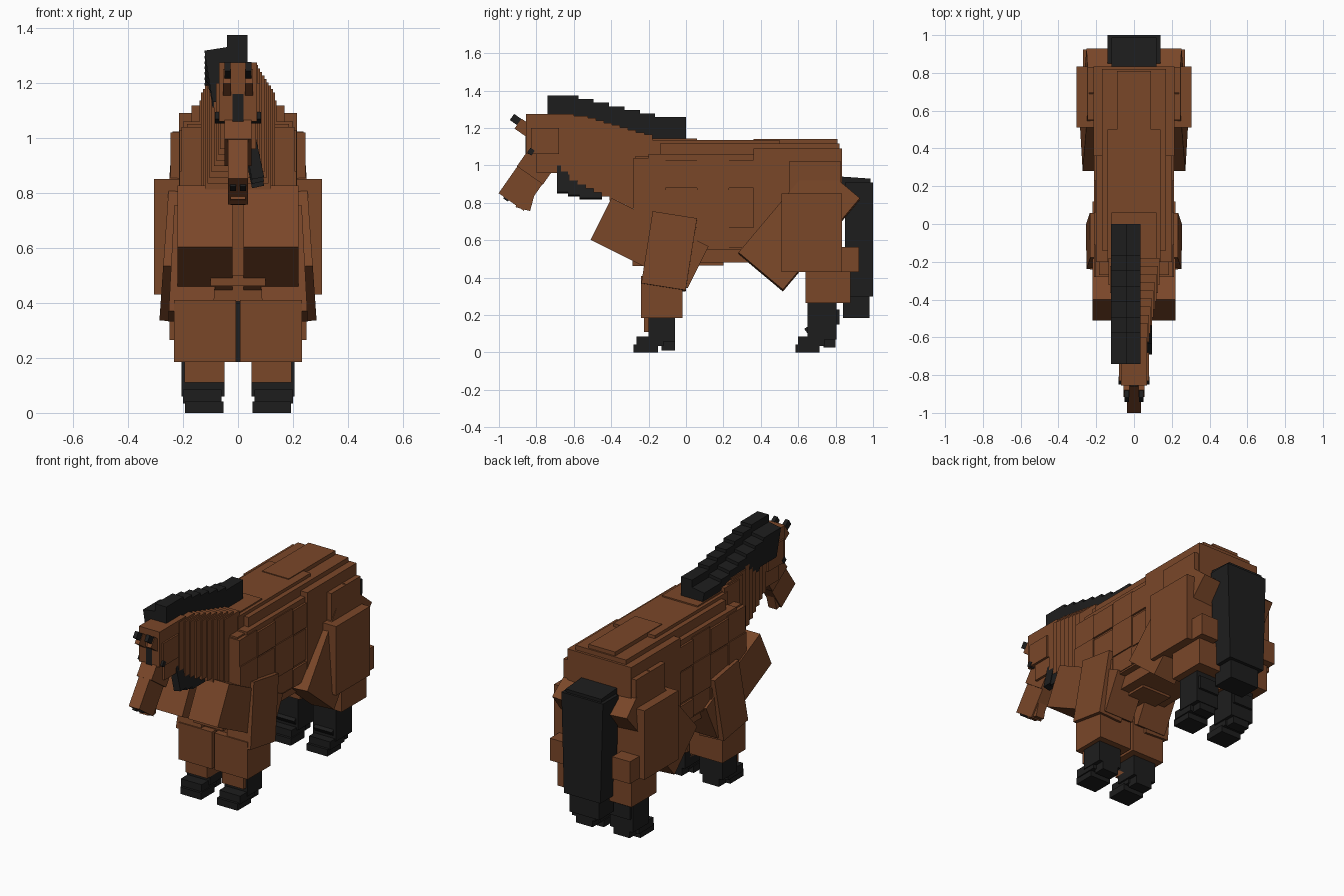
import bpy
import bmesh
from math import radians
from mathutils import Matrix, Vector

old = bpy.data.objects.get("Cube")
if old:
    bpy.data.objects.remove(old, do_unlink=True)


def material(name, color):
    mat = bpy.data.materials.new(name)
    mat.use_nodes = True
    mat.diffuse_color = (*color, 1)
    mat.node_tree.nodes["Principled BSDF"].inputs["Base Color"].default_value = (*color, 1)
    return mat


BROWN = material("chestnut brown", (0.195, 0.063, 0.022))
BLACK = material("soft black", (0.0125, 0.0125, 0.0125))


def block(name, x, y, z, mat=BROWN, pitch=0, roll=0, taper=1):
    """Box from (low, high) ranges, turned about its own centre."""
    lo, hi = Vector((x[0], y[0], z[0])), Vector((x[1], y[1], z[1]))
    bm = bmesh.new()
    bmesh.ops.create_cube(bm, size=1)
    for v in bm.verts:
        if v.co.z < 0:
            v.co.x *= taper
        v.co = Vector(a * b for a, b in zip(v.co, hi - lo))
    turn = Matrix.Rotation(radians(roll), 4, 'Y') @ Matrix.Rotation(radians(pitch), 4, 'X')
    bm.transform(Matrix.Translation((lo + hi) / 2) @ turn)
    mesh = bpy.data.meshes.new(name)
    bm.to_mesh(mesh)
    bm.free()
    mesh.materials.append(mat)
    obj = bpy.data.objects.new(name, mesh)
    bpy.context.collection.objects.link(obj)


def middle(name, half, y, z, *args, **kw):
    block(name, (-half, half), y, z, *args, **kw)


def pair(name, x, y, z, mat=BROWN, pitch=0, roll=0):
    block("left_" + name, x, y, z, mat, pitch, roll)
    block("right_" + name, (-x[1], -x[0]), y, z, mat, pitch, -roll)


# Torso: stepped layers that round off the back and belly
middle("back_ridge", 0.14, (-0.2, 0.5), (0.9, 1.137))
middle("croup_ridge", 0.09, (0.36, 0.81), (0.9, 1.142))
middle("upper_back", 0.17, (-0.14, 0.82), (0.8, 1.118))
middle("torso_core", 0.2, (-0.2, 0.83), (0.55, 1.06))
middle("rump_top", 0.215, (0.36, 0.835), (0.6, 1.09))
middle("rump_sides", 0.245, (0.55, 0.83), (0.55, 1.02))
middle("belly", 0.16, (-0.15, 0.36), (0.48, 0.6))
middle("belly_plate", 0.1, (-0.12, 0.2), (0.465, 0.55))
middle("groin", 0.14, (0.3, 0.8), (0.5, 0.65))
middle("chest", 0.185, (-0.27, 0.0), (0.5, 1.05))
middle("withers", 0.12, (-0.24, 0.06), (0.9, 1.145))
middle("breast_plate", 0.1, (-0.285, 0.0), (0.462, 0.5))
middle("breast", 0.235, (-0.2, -0.03), (0.405, 0.465))
middle("tail_root", 0.06, (0.8, 0.88), (0.82, 0.92))

# Side panels over the ribs
for row, (low, high) in enumerate([(0.56, 0.68), (0.68, 0.88), (0.88, 1.04)]):
    for col in range(4):
        start = -0.28 + col * 0.17
        out = 0.205 + 0.007 * ((row + col) % 2)
        pair("rib_panel", (0.12, out), (start, start + 0.17), (low, high - 0.012 * (col % 2)))

# Neck: thin slices rising towards the head
SLICES = 9
for i in range(SLICES):
    t = i / (SLICES - 1)
    start = -0.28 - 0.043 * i
    middle("neck_slice", 0.135 - 0.063 * t, (start - 0.043, start + 0.1),
           (0.77 + 0.17 * t, 1.165 + 0.1 * t))

# Head
middle("skull", 0.07, (-0.855, -0.6), (1.06, 1.275))
pair("cheek", (0.02, 0.065), (-0.8, -0.63), (0.96, 1.14))
middle("brow", 0.08, (-0.83, -0.68), (1.06, 1.2))
middle("face", 0.05, (-0.865, -0.695), (0.93, 1.12), pitch=-35)
middle("muzzle", 0.036, (-0.922, -0.758), (0.775, 1.105), pitch=-35)
middle("chin", 0.028, (-0.9, -0.82), (0.765, 0.86), pitch=-15)
pair("nostril", (0.008, 0.03), (-0.973, -0.943), (0.813, 0.837), BLACK, pitch=-35)
pair("eye", (0.045, 0.083), (-0.843, -0.815), (1.058, 1.09), BLACK, pitch=-35)
pair("ear", (0.025, 0.055), (-0.905, -0.83), (1.17, 1.235), pitch=-35)
pair("ear_tip", (0.027, 0.05), (-0.935, -0.885), (1.225, 1.265), BLACK, pitch=-35)
middle("forelock", 0.02, (-0.859, -0.83), (1.06, 1.16), BLACK)

# Mane: stepped crest with a fall on one side of the neck
STEP = 0.74 / 9
for i in range(9):
    y = (-0.74 + STEP * i, -0.74 + STEP * (i + 1))
    top = 1.375 - 0.0195 * min(max(i - 1, 0), 6)
    block("mane_crest", (-0.04, 0.035), y, (top - 0.2, top), BLACK)
    block("mane_fall", (-0.108, -0.025), y, (top - 0.24, top - 0.05), BLACK, roll=-9)
for i in range(4):
    start = -0.69 + 0.06 * i
    low = 0.852 - 0.016 * min(i, 2)
    block("throat_tuft", (0.035, 0.08), (start, start + 0.06), (low, low + 0.15), BLACK, roll=-12)

# Front legs
pair("shoulder", (0.02, 0.22), (-0.485, 0.095), (0.46, 0.71), pitch=-26.5)
pair("front_upper_leg", (0.08, 0.243), (-0.21, 0.03), (0.345, 0.735), pitch=-9, roll=-3)
pair("front_forearm", (0.008, 0.232), (-0.24, -0.02), (0.185, 0.41))
pair("front_knee", (0.05, 0.195), (-0.225, -0.08), (0.11, 0.2))
pair("front_cannon", (0.05, 0.205), (-0.2, -0.06), (0.06, 0.185), BLACK)
pair("front_pastern", (0.06, 0.2), (-0.265, -0.12), (0.035, 0.085), BLACK)
pair("front_hoof", (0.053, 0.193), (-0.28, -0.15), (0, 0.042), BLACK)
pair("front_heel", (0.07, 0.18), (-0.13, -0.06), (0.012, 0.09), BLACK)

# Hind legs
pair("hind_thigh", (0.11, 0.262), (0.285, 0.925), (0.52, 0.83), pitch=50, roll=-4)
pair("hind_haunch", (0.1, 0.305), (0.51, 0.835), (0.43, 0.85))
pair("haunch_back", (0.15, 0.27), (0.82, 0.925), (0.43, 0.565))
pair("hind_gaskin", (0.03, 0.25), (0.64, 0.88), (0.265, 0.44))
pair("hind_cannon", (0.05, 0.205), (0.65, 0.805), (0.07, 0.27), BLACK)
pair("hind_hock", (0.06, 0.195), (0.7, 0.82), (0.15, 0.23), BLACK)
pair("hind_fetlock", (0.065, 0.19), (0.65, 0.74), (0.07, 0.16), BLACK, pitch=35)
pair("hind_pastern", (0.06, 0.2), (0.6, 0.74), (0.035, 0.085), BLACK)
pair("hind_hoof", (0.053, 0.193), (0.585, 0.715), (0, 0.042), BLACK)
pair("hind_heel", (0.07, 0.18), (0.735, 0.8), (0.028, 0.1), BLACK)

# Tail
middle("tail_top", 0.12, (0.83, 0.985), (0.86, 0.935), BLACK, pitch=-4)
middle("tail", 0.14, (0.85, 1.0), (0.3, 0.91), BLACK, taper=0.88)
middle("tail_end", 0.1, (0.84, 0.98), (0.185, 0.4), BLACK)
